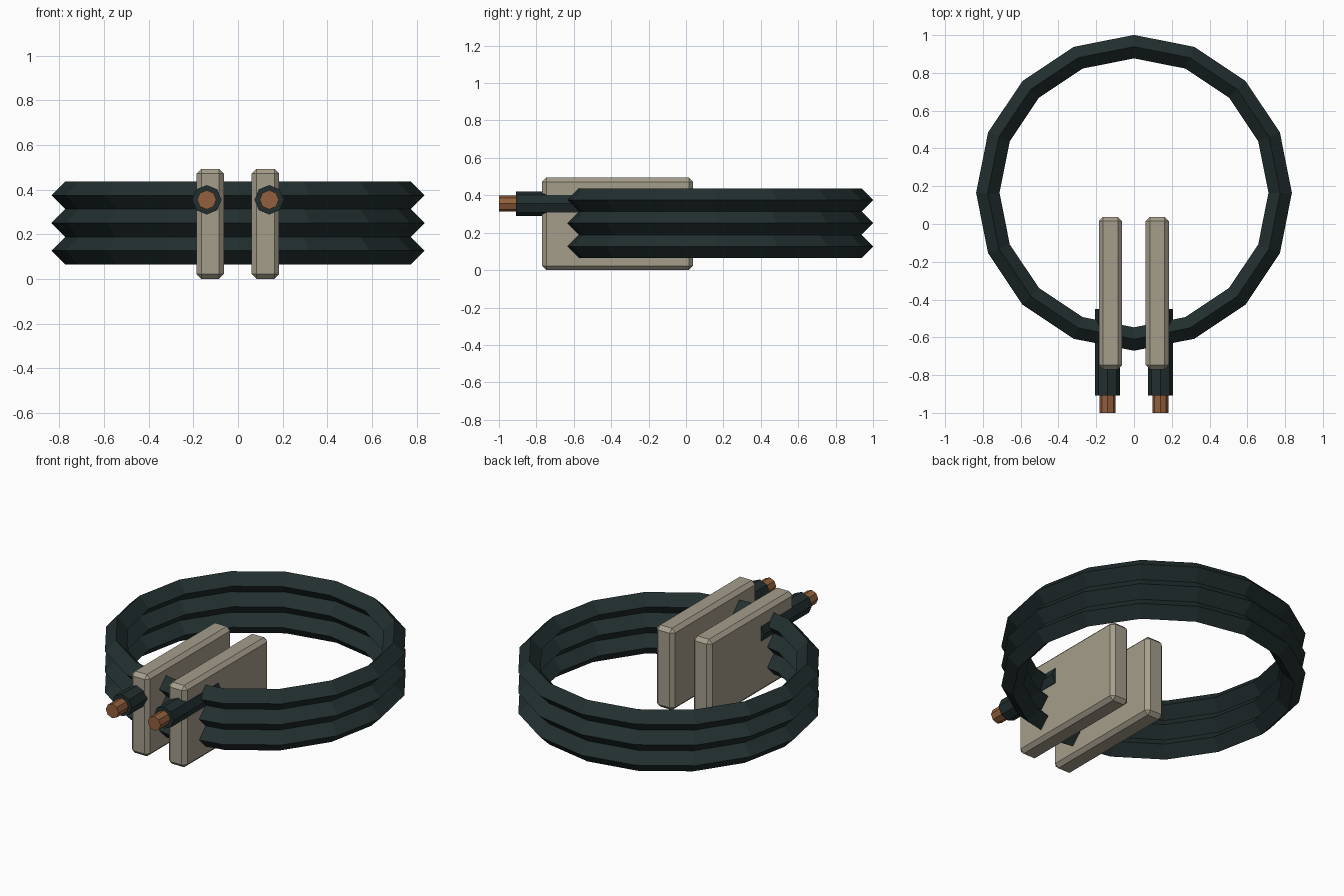
import bpy, math

if "Cube" in bpy.data.objects:
    bpy.data.objects.remove(bpy.data.objects["Cube"])


def material(name, rgb):
    m = bpy.data.materials.new(name)
    m.diffuse_color = (*rgb, 1.0)
    m.use_nodes = True
    m.node_tree.nodes["Principled BSDF"].inputs["Base Color"].default_value = m.diffuse_color
    return m


rubber = material("dark rubber", (0.016, 0.028, 0.029))
copper = material("copper", (0.29, 0.115, 0.045))
clay = material("grey beige", (0.375, 0.34, 0.26))


def finish(name, mat):
    ob = bpy.context.object
    ob.name = name
    ob.data.materials.append(mat)
    return ob


def rod(name, mat, x, y0, y1, radius):
    """Eight-sided rod lying along y."""
    bpy.ops.mesh.primitive_cylinder_add(
        vertices=8, radius=radius, depth=y1 - y0,
        location=(x, (y0 + y1) / 2, 0.355), rotation=(math.pi / 2, 0, 0))
    return finish(name, mat)


# Stacked cable loops: 16 segments, diamond cross-section
for i in range(3):
    bpy.ops.mesh.primitive_torus_add(
        major_segments=16, minor_segments=4, major_radius=0.774,
        minor_radius=0.062, location=(0, 0.165, 0.127 + 0.124 * i))
    finish(f"cable_loop_{i + 1}", rubber)

for side, plate_x, cable_x in (("left", -0.125, -0.14), ("right", 0.123, 0.14)):
    # Chamfered clamp plate
    bpy.ops.mesh.primitive_cube_add(size=1, location=(plate_x, -0.366, 0.247))
    plate = finish(f"{side}_clamp_plate", clay)
    plate.scale = (0.123, 0.806, 0.494)
    bpy.ops.object.transform_apply(location=False, rotation=False, scale=True)
    bevel = plate.modifiers.new("chamfer", "BEVEL")
    bevel.width = 0.022
    bevel.segments = 1
    # Cable end and bare copper core
    rod(f"{side}_cable_end", rubber, cable_x, -0.908, -0.45, 0.066)
    rod(f"{side}_copper_core", copper, cable_x, -1.0, -0.88, 0.043)
